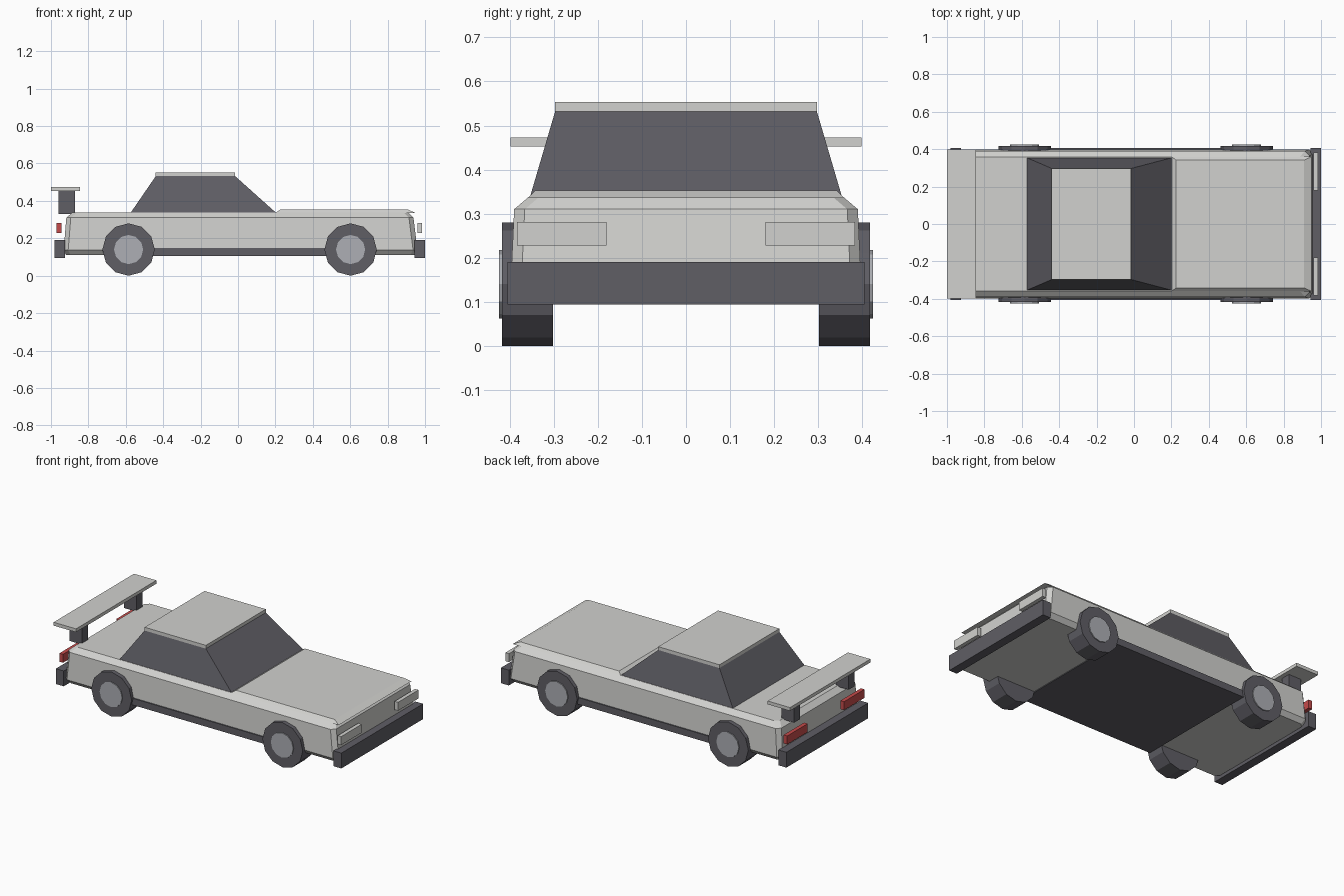
import bpy, bmesh, math

cube = bpy.data.objects.get("Cube")
if cube:
    bpy.data.objects.remove(cube, do_unlink=True)


def material(name, color):
    m = bpy.data.materials.new(name)
    m.use_nodes = True
    m.diffuse_color = (*color, 1)
    m.node_tree.nodes["Principled BSDF"].inputs["Base Color"].default_value = (*color, 1)
    return m


paint = material("light grey paint", (0.64, 0.64, 0.62))
trim = material("dark grey trim", (0.115, 0.112, 0.13))
rim_grey = material("rim grey", (0.42, 0.43, 0.46))
red = material("tail light red", (0.56, 0.07, 0.07))


def finish(bm, name, mat):
    bmesh.ops.recalc_face_normals(bm, faces=bm.faces)
    mesh = bpy.data.meshes.new(name)
    bm.to_mesh(mesh)
    bm.free()
    mesh.materials.append(mat)
    obj = bpy.data.objects.new(name, mesh)
    bpy.context.collection.objects.link(obj)
    return obj


def loft(name, mat, levels, chamfer=0.0):
    """Stack of rectangles (z, x0, x1, y0, y1), optionally with cut corners."""
    bm = bmesh.new()
    rings = []
    for z, x0, x1, y0, y1 in levels:
        c = chamfer
        if c:
            pts = [(x0 + c, y0), (x1 - c, y0), (x1, y0 + c), (x1, y1 - c),
                   (x1 - c, y1), (x0 + c, y1), (x0, y1 - c), (x0, y0 + c)]
        else:
            pts = [(x0, y0), (x1, y0), (x1, y1), (x0, y1)]
        rings.append([bm.verts.new((x, y, z)) for x, y in pts])
    for a, b in zip(rings, rings[1:]):
        for i in range(len(a)):
            j = (i + 1) % len(a)
            bm.faces.new((a[i], a[j], b[j], b[i]))
    bm.faces.new(rings[0][::-1])
    bm.faces.new(rings[-1])
    return finish(bm, name, mat)


def box(name, mat, x0, x1, y0, y1, z0, z1):
    return loft(name, mat, [(z0, x0, x1, y0, y1), (z1, x0, x1, y0, y1)])


def disc(name, mat, x, z, y0, y1, radius):
    """Twelve-sided cylinder along y with a vertex at the bottom."""
    bm = bmesh.new()
    ends = [[bm.verts.new((x + radius * math.sin(i * math.pi / 6), y,
                           z - radius * math.cos(i * math.pi / 6)))
             for i in range(12)] for y in (y0, y1)]
    for i in range(12):
        j = (i + 1) % 12
        bm.faces.new((ends[0][i], ends[0][j], ends[1][j], ends[1][i]))
    bm.faces.new(ends[0])
    bm.faces.new(ends[1])
    return finish(bm, name, mat)


# Body shell with cut corners, and the bonnet panel overhanging the nose
loft("body", paint, [(0.11, -0.92, 0.945, -0.375, 0.375),
                     (0.137, -0.932, 0.96, -0.398, 0.398),
                     (0.31, -0.918, 0.938, -0.39, 0.39),
                     (0.338, -0.885, 0.91, -0.357, 0.357)], chamfer=0.024)
loft("bonnet", paint, [(0.335, 0.2, 0.95, -0.36, 0.36),
                       (0.353, 0.225, 0.91, -0.342, 0.342)])

# Glasshouse and roof
loft("cabin_windows", trim, [(0.335, -0.575, 0.205, -0.355, 0.355),
                             (0.532, -0.44, -0.015, -0.297, 0.297)])
box("roof", paint, -0.44, -0.015, -0.297, 0.297, 0.532, 0.553)

# Sill plate and bumpers
box("sill_plate", trim, -0.455, 0.47, -0.405, 0.405, 0.105, 0.147)
box("front_bumper", trim, 0.945, 1.0, -0.405, 0.405, 0.094, 0.19)
box("rear_bumper", trim, -0.98, -0.925, -0.405, 0.405, 0.094, 0.19)

# Rear wing
box("rear_wing", paint, -1.0, -0.845, -0.398, 0.398, 0.452, 0.473)

# Paired parts on both sides
for side, s in (("left", 1), ("right", -1)):
    def span(a, b):
        return sorted((a * s, b * s))

    box(side + "_wing_strut", trim, -0.96, -0.872, *span(0.24, 0.3), 0.33, 0.453)
    box(side + "_headlight", paint, 0.96, 0.984, *span(0.18, 0.383), 0.228, 0.281)
    box(side + "_tail_light", red, -0.97, -0.945, *span(0.18, 0.383), 0.228, 0.281)
    for end, x in (("front", 0.602), ("rear", -0.585)):
        disc(f"{end}_{side}_tyre", trim, x, 0.14, *span(0.302, 0.418), 0.14)
        disc(f"{end}_{side}_rim", rim_grey, x, 0.14, *span(0.38, 0.424), 0.078)
